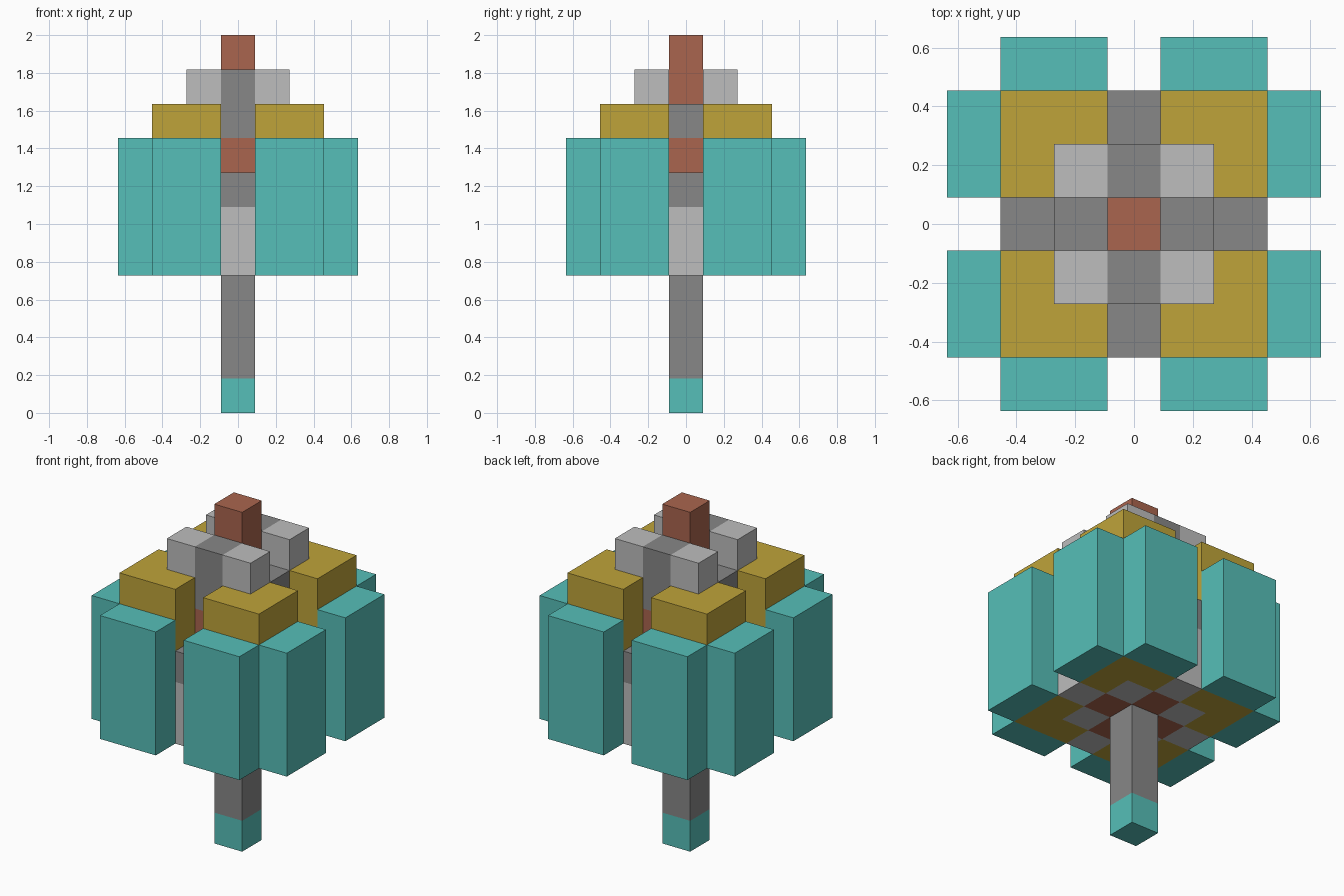
import bpy
import bmesh
from mathutils import Matrix, Vector

U = 2 / 11  # edge of one block

cube = bpy.data.objects.get("Cube")
if cube:
    bpy.data.objects.remove(cube, do_unlink=True)


def make_material(name, hex_code):
    def linear(c):
        return c / 12.92 if c <= 0.04045 else ((c + 0.055) / 1.055) ** 2.4
    rgb = [linear(int(hex_code[i:i + 2], 16) / 255) for i in (0, 2, 4)]
    mat = bpy.data.materials.new(name)
    mat.use_nodes = True
    mat.diffuse_color = (*rgb, 1)
    mat.node_tree.nodes["Principled BSDF"].inputs["Base Color"].default_value = (*rgb, 1)
    return mat


TEAL = make_material("teal", "56BFB8")
GOLD = make_material("gold", "BFA43A")
LIGHT = make_material("light grey", "BDBDBD")
DARK = make_material("dark grey", "878787")
RED = make_material("brick red", "AA654E")


def prism(name, outline, z0, z1, mat, turns=(0,)):
    """Extrude an outline in block units, repeated at quarter turns about z."""
    bm = bmesh.new()
    for turn in turns:
        spin = Matrix.Rotation(turn * 1.5707963, 3, "Z")
        base = bm.faces.new([bm.verts.new(spin @ Vector((x, y, z0)) * U) for x, y in outline])
        top = bmesh.ops.extrude_face_region(bm, geom=[base])["geom"]
        verts = [g for g in top if isinstance(g, bmesh.types.BMVert)]
        bmesh.ops.translate(bm, verts=verts, vec=(0, 0, (z1 - z0) * U))
    bmesh.ops.recalc_face_normals(bm, faces=bm.faces)
    mesh = bpy.data.meshes.new(name)
    bm.to_mesh(mesh)
    bm.free()
    mesh.materials.append(mat)
    obj = bpy.data.objects.new(name, mesh)
    bpy.context.collection.objects.link(obj)
    return obj


def rect(x0, x1, y0, y1):
    return [(x0, y0), (x1, y0), (x1, y1), (x0, y1)]


ALL = range(4)
SIDES = (0, 2)
FRONT_BACK = (1, 3)
CENTRE = rect(-.5, .5, -.5, .5)
INNER = rect(.5, 1.5, -.5, .5)
OUTER = rect(1.5, 2.5, -.5, .5)

# Central column
prism("stem_foot", CENTRE, 0, 1, TEAL)
prism("stem", CENTRE, 1, 9, DARK)
prism("spire", CENTRE, 9, 11, RED)

# Cross-shaped core, seen at the back of the slots
prism("core_cross", INNER, 4, 8, RED, ALL)
prism("core_cap_sides", INNER, 8, 9, DARK, SIDES)
prism("core_cap_front_back", INNER, 8, 10, DARK, FRONT_BACK)
prism("slot_wall", OUTER, 4, 6, LIGHT, ALL)
prism("slot_ledge", OUTER, 6, 7, DARK, ALL)

# Corner posts wrapped by gold L-shaped shells
prism("corner_posts", rect(.5, 1.5, .5, 1.5), 4, 10, LIGHT, ALL)
shell = [(1.5, .5), (2.5, .5), (2.5, 2.5), (.5, 2.5), (.5, 1.5), (1.5, 1.5)]
prism("gold_shells", shell, 4, 9, GOLD, ALL)

# Teal outer panels, two per corner
prism("panels_right_of_slot", rect(2.5, 3.5, .5, 2.5), 4, 8, TEAL, ALL)
prism("panels_left_of_slot", rect(2.5, 3.5, -2.5, -.5), 4, 8, TEAL, ALL)
